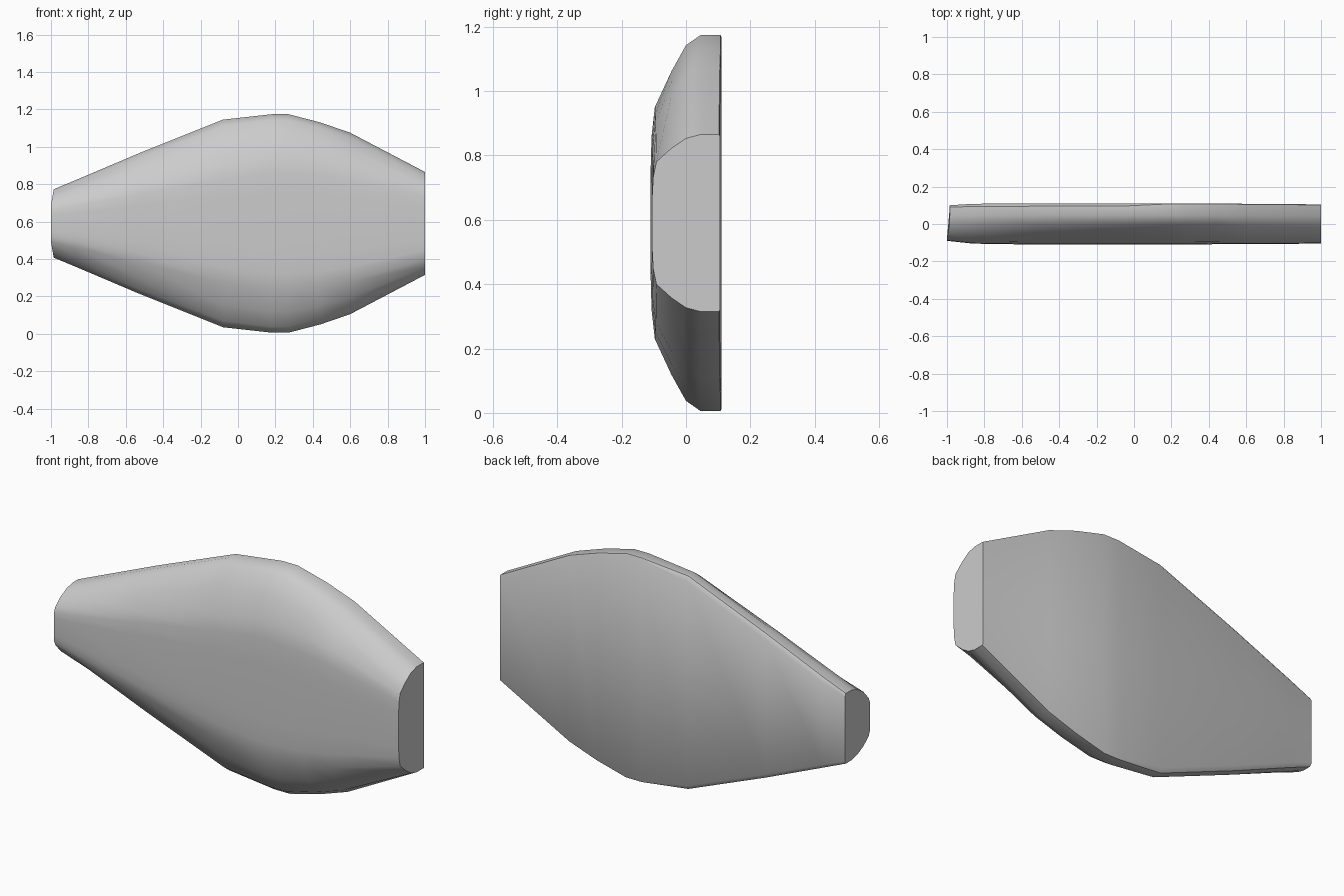
import bpy
import bmesh

cube = bpy.data.objects.get("Cube")
if cube:
    bpy.data.objects.remove(cube)

mat = bpy.data.materials.new("plain grey")
mat.use_nodes = True
GREY = (0.6, 0.6, 0.6, 1)
mat.diffuse_color = GREY
mat.node_tree.nodes["Principled BSDF"].inputs["Base Color"].default_value = GREY

MID_Z = 0.59

# Stations along the length: x, half height of rim, half height of front face,
# front depth, back depth, back rim chamfer
STATIONS = [
    (-0.99, 0.183, 0.10, -0.09, 0.10, 0.010),
    (-0.86, 0.235, 0.13, -0.105, 0.108, 0.014),
    (-0.53, 0.375, 0.21, -0.11, 0.11, 0.015),
    (-0.08, 0.555, 0.315, -0.11, 0.11, 0.015),
    (0.18, 0.584, 0.36, -0.11, 0.11, 0.003),
    (0.27, 0.584, 0.36, -0.11, 0.11, 0.003),
    (0.44, 0.54, 0.34, -0.108, 0.11, 0.003),
    (0.60, 0.485, 0.31, -0.107, 0.108, 0.003),
    (1.00, 0.275, 0.19, -0.105, 0.105, 0.003),
]


def section(rim, face, front, back, chamfer):
    """Upper half of a cross-section, from back to front, as (y, height)."""
    def blend(t):
        return face + (rim - face) * t
    return [
        (back, rim - chamfer * 1.5),
        (back - chamfer, rim),
        (0.045, rim),
        (0.0, blend(0.86)),
        (-0.045, blend(0.5)),
        (front + 0.013, face),
        (front + 0.003, face * 0.75),
        (front, face * 0.45),
    ]


# Lofted body, mirrored above and below the middle line
bm = bmesh.new()
rings = []
for i, (x, rim, face, front, back, chamfer) in enumerate(STATIONS):
    half = section(rim, face, front, back, chamfer)
    loop = half + [(y, -h) for y, h in reversed(half)]
    ring = []
    for y, h in loop:
        px = x
        if i == 0:  # narrow end bulges slightly in the middle
            px = -1.0 + 0.015 * max(0, (abs(h) - face) / (rim - face))
        ring.append(bm.verts.new((px, y, MID_Z + h)))
    rings.append(ring)

for a, b in zip(rings, rings[1:]):
    n = len(a)
    for j in range(n):
        k = (j + 1) % n
        bm.faces.new((a[j], a[k], b[k], b[j]))
bm.faces.new(rings[0])
bm.faces.new(list(reversed(rings[-1])))
bmesh.ops.recalc_face_normals(bm, faces=bm.faces)

mesh = bpy.data.meshes.new("faceted_body")
bm.to_mesh(mesh)
bm.free()
mesh.materials.append(mat)
body = bpy.data.objects.new("faceted_body", mesh)
bpy.context.collection.objects.link(body)

# Smooth sides with crisp back rim and ends
bpy.ops.object.select_all(action="DESELECT")
body.select_set(True)
bpy.context.view_layer.objects.active = body
bpy.ops.object.shade_smooth_by_angle(angle=0.65)
